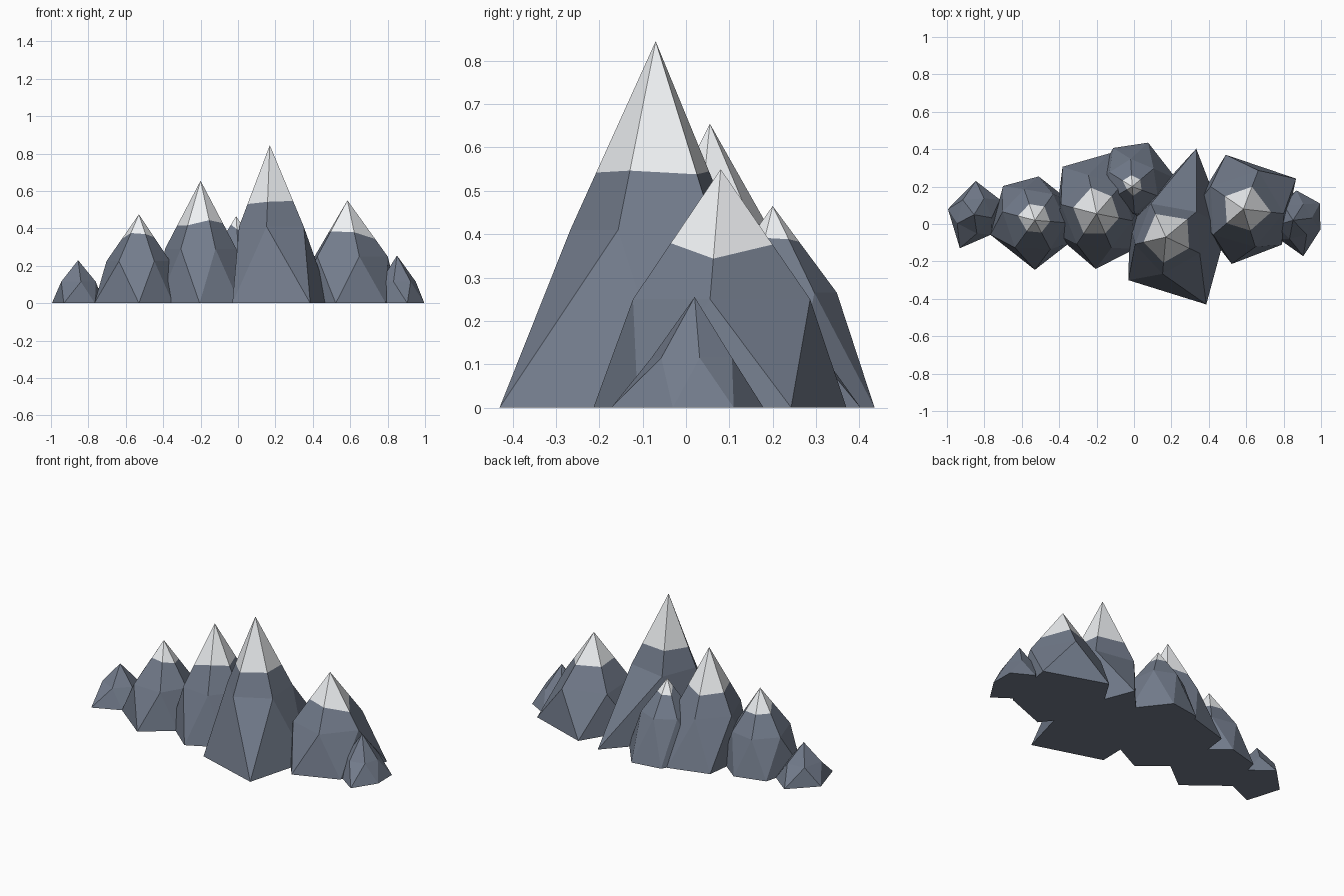
import bpy, bmesh, random
from math import radians, cos, sin
from mathutils import Vector

if "Cube" in bpy.data.objects:
    bpy.data.objects.remove(bpy.data.objects["Cube"])

random.seed(4)


def material(name, color):
    m = bpy.data.materials.new(name)
    m.diffuse_color = color
    m.use_nodes = True
    m.node_tree.nodes["Principled BSDF"].inputs["Base Color"].default_value = m.diffuse_color
    return m


rock = material("slate_rock", (0.17, 0.20, 0.26, 1))
snow = material("snow", (0.86, 0.88, 0.90, 1))


def mountain(name, apex, base, mid_r, mid_z, snow_z=None):
    """Base ring of (angle, radius), a half-step rotated shoulder ring, and a tip."""
    ax, ay, az = apex
    n = len(base)
    bm = bmesh.new()

    def polar(a, r, z):
        return Vector((ax + r * cos(radians(a)), ay + r * sin(radians(a)), z))

    foot = [bm.verts.new(polar(a, r, 0)) for a, r in base]
    mean_r = sum(r for _, r in base) / n
    mids = []
    for i, (a, r) in enumerate(base):
        b, q = base[(i + 1) % n]
        b += 360 if b < a else 0
        k = 0.5 + 0.25 * (r + q) / mean_r      # shoulders follow the footprint
        mids.append(bm.verts.new(polar((a + b) / 2, mid_r * k, mid_z)))
    tip = bm.verts.new(apex)
    top = mids

    # snow line, slightly ragged, on the ridges
    if snow_z:
        top = []
        for m in mids:
            t = (az - snow_z + random.uniform(-0.025, 0.025)) / (az - mid_z)
            top.append(bm.verts.new(tip.co.lerp(m.co, t)))

    bm.faces.new(foot[::-1])
    for i in range(n):
        j = (i + 1) % n
        bm.faces.new((foot[i], foot[j], mids[i]))
        bm.faces.new((mids[i], foot[j], mids[j]))
        if snow_z:
            bm.faces.new((mids[i], mids[j], top[j], top[i]))
        cap = bm.faces.new((top[i], top[j], tip))
        cap.material_index = 1 if snow_z else 0

    mesh = bpy.data.meshes.new(name)
    bm.to_mesh(mesh)
    bm.free()
    mesh.materials.append(rock)
    mesh.materials.append(snow)
    bpy.context.collection.objects.link(bpy.data.objects.new(name, mesh))


# main summit
mountain("main_peak", (0.17, -0.07, 0.845),
         [(8, .33), (71, .50), (157, .21), (229, .305), (301, .42)], .195, .41, .525)

# secondary snowy peaks
mountain("left_peak", (-0.20, 0.055, 0.655),
         [(20, .27), (78, .33), (126, .31), (205, .25), (269, .295), (318, .28)], .20, .29, .43)
mountain("right_peak", (0.585, 0.08, 0.55),
         [(30, .325), (108, .305), (183, .28), (258, .30), (317, .28)], .215, .25, .365)
mountain("far_left_peak", (-0.53, 0.02, 0.475),
         [(25, .22), (85, .235), (133, .25), (198, .25), (270, .265), (326, .22)], .175, .225, .36)
mountain("back_peak", (-0.01, 0.20, 0.465),
         [(10, .24), (70, .25), (116, .23), (180, .22), (240, .22), (310, .22)], .145, .265, .40)

# bare foothills at both ends
mountain("left_foothill", (-0.855, 0.05, 0.23),
         [(30, .16), (87, .18), (168, .143), (247, .195), (310, .14)], .10, .115)
mountain("right_foothill", (0.85, 0.02, 0.255),
         [(32, .17), (83, .16), (160, .14), (233, .125), (286, .20), (341, .155)], .10, .115)
